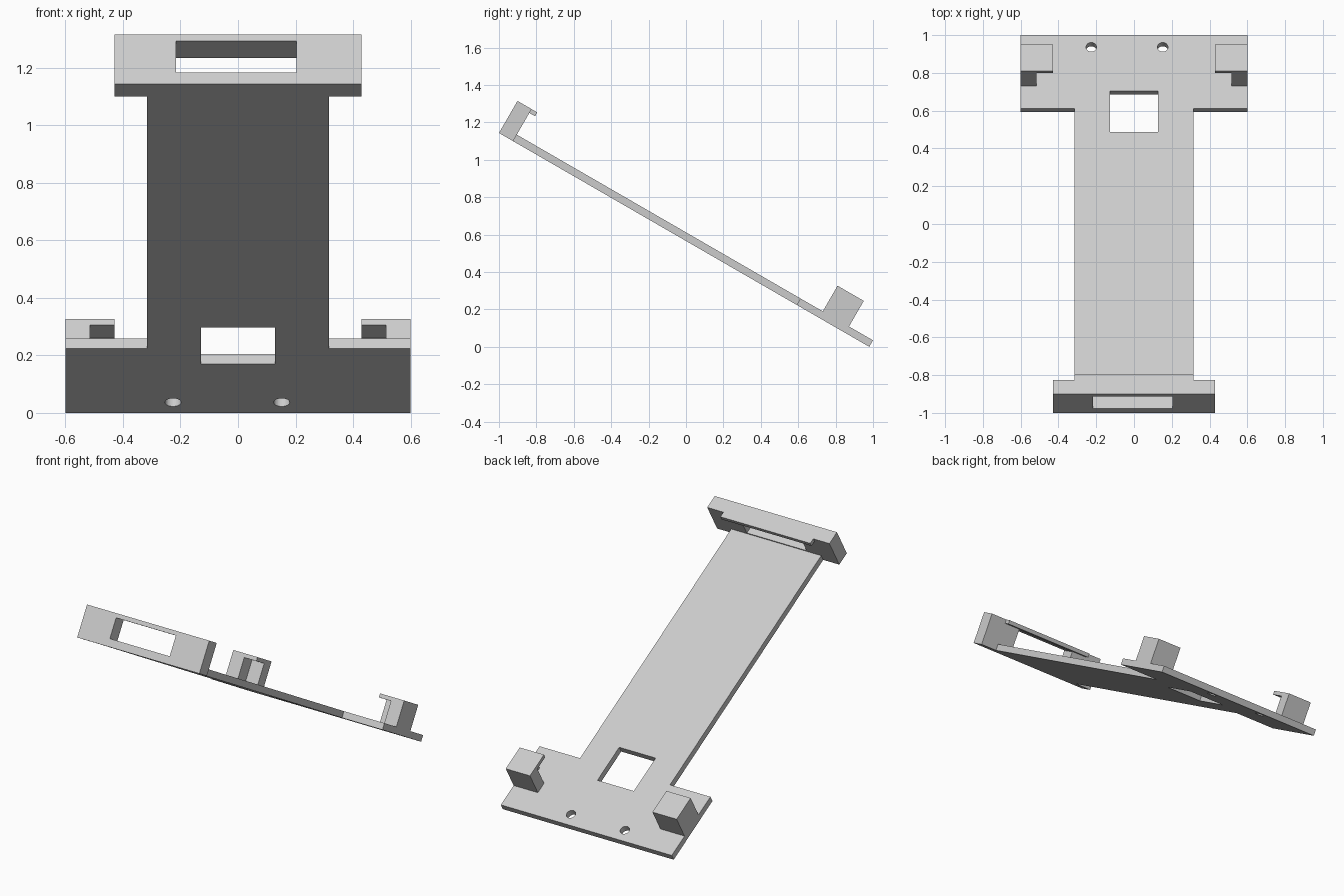
import bpy
import bmesh
import math
from mathutils import Matrix, Vector

cube = bpy.data.objects.get("Cube")
if cube:
    bpy.data.objects.remove(cube, do_unlink=True)

# Plate frame: x across, y down the slope, z away from the plate
TILT = Matrix.Translation((0, -1, 1.143)) @ Matrix.Rotation(math.radians(-30), 4, "X")
LENGTH, THICK, HEIGHT, LIP = 2.286, 0.04, 0.198, 0.174
BASE_START, WALL = 1.838, 0.087
CLIP_START, CLIP_END, CLIP_WALL = 1.976, 2.138, 2.066

grey = bpy.data.materials.new("light_grey")
grey.use_nodes = True
grey.diffuse_color = (0.6, 0.6, 0.6, 1)
grey.node_tree.nodes["Principled BSDF"].inputs["Base Color"].default_value = (0.6, 0.6, 0.6, 1)


def prism(name, points, offset):
    """Extrude a flat outline of 3D points by an offset."""
    bm = bmesh.new()
    face = bm.faces.new([bm.verts.new(p) for p in points])
    moved = bmesh.ops.extrude_face_region(bm, geom=[face])["geom"]
    verts = [v for v in moved if isinstance(v, bmesh.types.BMVert)]
    bmesh.ops.translate(bm, verts=verts, vec=Vector(offset))
    bmesh.ops.recalc_face_normals(bm, faces=bm.faces)
    mesh = bpy.data.meshes.new(name)
    bm.to_mesh(mesh)
    bm.free()
    mesh.materials.append(grey)
    obj = bpy.data.objects.new(name, mesh)
    obj.matrix_world = TILT
    bpy.context.collection.objects.link(obj)
    return obj


def box(name, x, y, z):
    corners = [(x[0], y[0], z[0]), (x[1], y[0], z[0]), (x[1], y[1], z[0]), (x[0], y[1], z[0])]
    return prism(name, corners, (0, 0, z[1] - z[0]))


def cut(target, cutter):
    """Subtract the cutter, then remove it."""
    cutter.hide_render = True
    mod = target.modifiers.new("cut", "BOOLEAN")
    mod.operation, mod.solver, mod.object = "DIFFERENCE", "EXACT", cutter
    bpy.context.view_layer.update()
    bpy.context.view_layer.objects.active = target
    bpy.ops.object.modifier_apply(modifier=mod.name)
    bpy.data.objects.remove(cutter, do_unlink=True)


# Back plate: long strip widening into the base
half = [(0.316, WALL), (0.316, BASE_START), (0.6, BASE_START), (0.6, LENGTH)]
outline = half + [(-x, y) for x, y in reversed(half)]
plate = prism("back_plate", [(x, y, 0) for x, y in outline], (0, 0, THICK))

# Square window and two screw holes
cut(plate, box("window_cutter", (-0.128, 0.128), (1.694, 1.946), (-0.1, 0.1)))
for cx in (-0.226, 0.152):
    ring = [(cx + 0.028 * math.cos(a), 2.213 + 0.028 * math.sin(a), -0.1)
            for a in (math.tau * i / 32 for i in range(32))]
    cut(plate, prism("hole_cutter", ring, (0, 0, 0.2)))

# Upper end wall with a slot, and its retaining lip
wall = box("end_wall", (-0.429, 0.429), (0, WALL), (0, HEIGHT))
cut(wall, box("slot_cutter", (-0.216, 0.204), (-0.1, 0.2), (0.047, LIP - 0.002)))
box("end_lip", (-0.316, 0.316), (WALL, 0.122), (LIP, HEIGHT))

# Corner clips: solid outer half, hooked inner half
hook = [(CLIP_END, THICK), (CLIP_END, HEIGHT), (CLIP_START, HEIGHT),
        (CLIP_START, LIP), (CLIP_WALL, LIP), (CLIP_WALL, THICK)]
for side, s in (("left", 1), ("right", -1)):
    box(side + "_clip_block", (s * 0.515, s * 0.6), (CLIP_START, CLIP_END), (THICK, HEIGHT))
    prism(side + "_clip_hook", [(s * 0.43, y, z) for y, z in hook], (s * 0.085, 0, 0))
